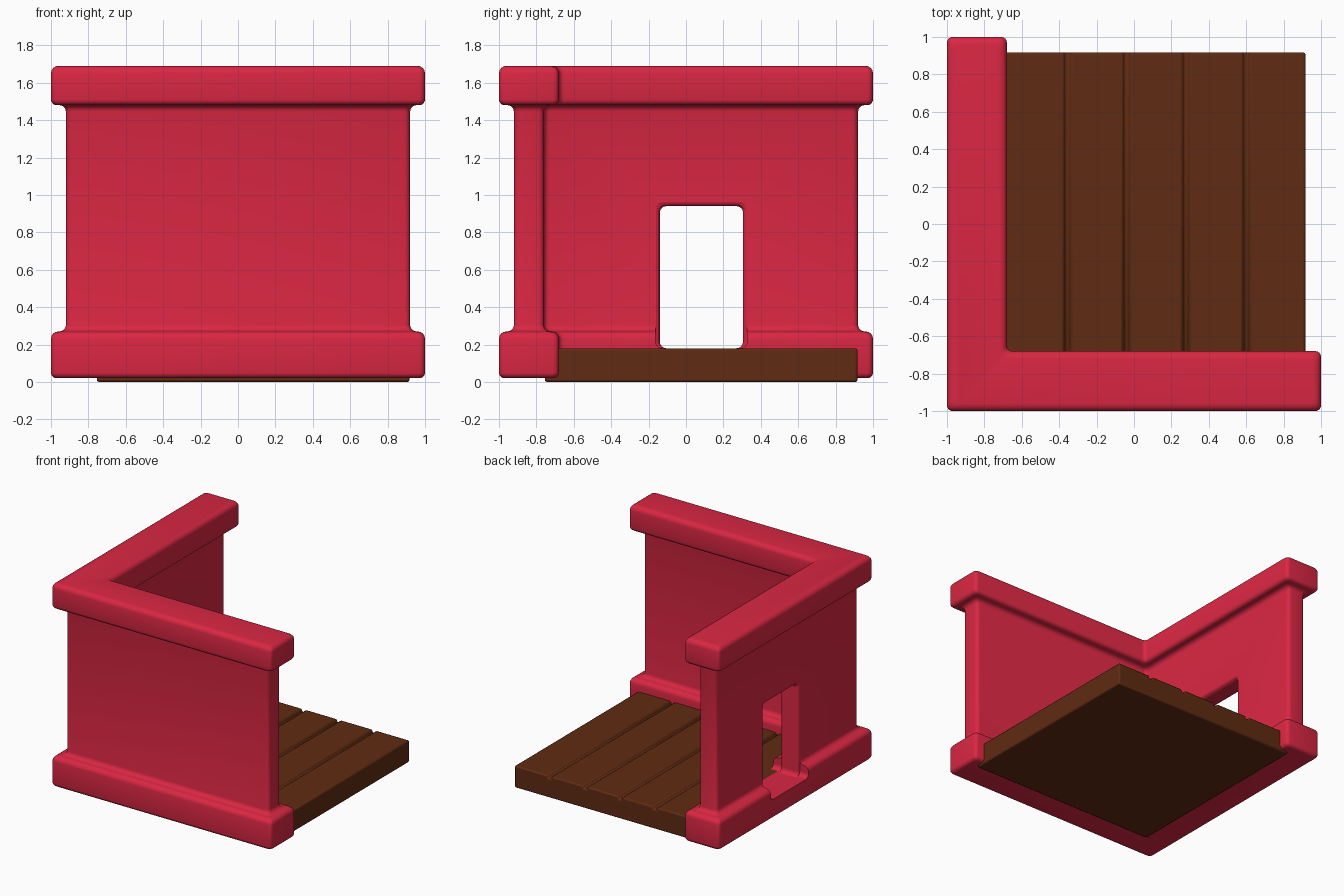
import bpy, bmesh, math
from mathutils import Vector

if "Cube" in bpy.data.objects:
    bpy.data.objects.remove(bpy.data.objects["Cube"])


def material(name, rgb):
    m = bpy.data.materials.new(name)
    m.diffuse_color = (*rgb, 1)
    m.use_nodes = True
    m.node_tree.nodes["Principled BSDF"].inputs["Base Color"].default_value = m.diffuse_color
    return m


def loft(name, rings, mat=None):
    """Skin a stack of equal-length closed rings and cap both ends."""
    bm = bmesh.new()
    loops = [[bm.verts.new(p) for p in ring] for ring in rings]
    n = len(loops[0])
    for a, b in zip(loops, loops[1:]):
        for i in range(n):
            j = (i + 1) % n
            bm.faces.new((a[i], a[j], b[j], b[i]))
    bm.faces.new(loops[0][::-1])
    bm.faces.new(loops[-1])
    bmesh.ops.recalc_face_normals(bm, faces=bm.faces)
    mesh = bpy.data.meshes.new(name)
    bm.to_mesh(mesh)
    bm.free()
    ob = bpy.data.objects.new(name, mesh)
    bpy.context.collection.objects.link(ob)
    if mat:
        mesh.materials.append(mat)
    return ob


def rounded(corners, r, seg=4):
    """Round every right-angled corner of a 2D polygon."""
    out = []
    for i, c in enumerate(corners):
        c = Vector(c)
        u = (Vector(corners[i - 1]) - c).normalized() * r
        v = (Vector(corners[(i + 1) % len(corners)]) - c).normalized() * r
        for k in range(seg + 1):
            t = math.pi / 2 * k / seg
            out.append(c + u * (1 - math.sin(t)) + v * (1 - math.cos(t)))
    return out


def smooth(ob, angle=35):
    bpy.ops.object.select_all(action='DESELECT')
    ob.select_set(True)
    bpy.context.view_layer.objects.active = ob
    bpy.ops.object.shade_smooth_by_angle(angle=math.radians(angle))


def arc(cd, cz, r, a0, a1, seg=4):
    """Arc of (outset, height) points for the wall moulding."""
    angles = [math.radians(a0 + (a1 - a0) * k / seg) for k in range(seg + 1)]
    return [(cd + r * math.cos(a), cz + r * math.sin(a)) for a in angles]


red = material("red_paint", (0.70, 0.02, 0.055))
brown = material("brown_wood", (0.115, 0.024, 0.006))


# L-shaped wall with base and cap mouldings
def wall_ring(d, z):
    o, i = 0.92 + d, -0.76 + d
    pts = [(-o, -o), (o, -o), (o, i), (i, i), (i, o), (-o, o)]
    return [(p.x, p.y, z) for p in rounded(pts, 0.03)]


profile = (arc(0.05, 0.05, 0.03, -90, 0)
           + arc(0.04, 0.23, 0.04, 0, 90)
           + arc(0.035, 0.305, 0.035, 270, 180)
           + arc(0.035, 1.445, 0.035, 180, 90)
           + arc(0.05, 1.51, 0.03, -90, 0)
           + arc(0.04, 1.65, 0.04, 0, 90))
wall = loft("corner_wall", [wall_ring(d, z) for d, z in profile], red)


# Doorway through the left wall, flared where it meets the wall faces
def door_ring(x, d):
    pts = [(-0.14 - d, 0.18), (0.305 + d, 0.18),
           (0.305 + d, 0.94 + d), (-0.14 - d, 0.94 + d)]
    return [(x, p.x, p.y) for p in rounded(pts, 0.035)]


half = [(0.2, 0.022), (0.081, 0.022), (0.074, 0.009), (0.058, 0)]
flare = [(-x, d) for x, d in half] + half[::-1]
cutter = loft("doorway_cutter", [door_ring(-0.84 + x, d) for x, d in flare])
cutter.hide_render = True
cutter.hide_set(True)
cut = wall.modifiers.new("doorway", 'BOOLEAN')
cut.operation = 'DIFFERENCE'
cut.solver = 'EXACT'
cut.object = cutter
smooth(wall)

# Plank floor: one slab with four grooves along its top
lo, hi, top = -0.755, 0.917, 0.18
section = [(lo, 0), (hi, 0), (hi, top)]
for g in (0.6, 0.277, -0.041, -0.357):
    section += [(g + 0.017, top), (g + 0.012, top - 0.022),
                (g - 0.012, top - 0.022), (g - 0.017, top)]
section.append((lo, top))
floor = loft("plank_floor", [[(x, y, z) for x, z in section] for y in (lo, hi)], brown)
bev = floor.modifiers.new("soft_edges", 'BEVEL')
bev.width = 0.012
bev.segments = 2
bev.limit_method = 'ANGLE'
bev.angle_limit = math.radians(40)
smooth(floor)
